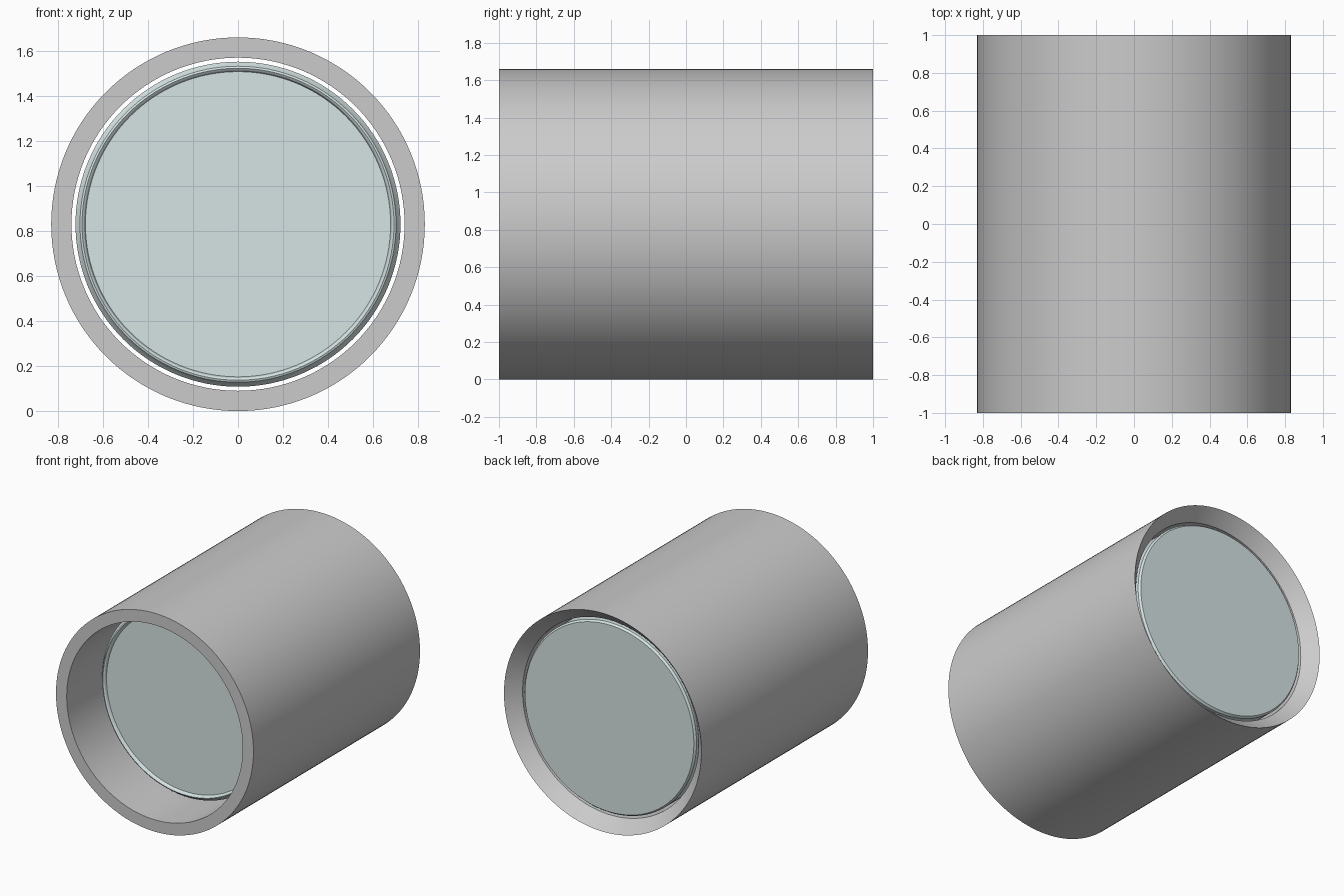
import bpy, math

if "Cube" in bpy.data.objects:
    bpy.data.objects.remove(bpy.data.objects["Cube"])

SEGMENTS = 128
CENTRE_Z = 0.83


def lathe(name, profile, closed):
    """Revolve (radius, y) points around the y axis; radius 0 makes a pole."""
    verts, rings, faces = [], [], []
    for r, y in profile:
        count = 1 if r == 0 else SEGMENTS
        ring = []
        for i in range(count):
            a = 2 * math.pi * i / SEGMENTS
            ring.append(len(verts))
            verts.append((r * math.cos(a), y, CENTRE_Z + r * math.sin(a)))
        rings.append(ring)
    pairs = list(zip(rings, rings[1:]))
    if closed:
        pairs.append((rings[-1], rings[0]))
    for a, b in pairs:
        if len(a) == 1:
            faces.append(b)
        elif len(b) == 1:
            faces.append(a[::-1])
        else:
            for i in range(SEGMENTS):
                j = (i + 1) % SEGMENTS
                faces.append((a[i], b[i], b[j], a[j])[::-1])
    mesh = bpy.data.meshes.new(name)
    mesh.from_pydata(verts, [], faces)
    obj = bpy.data.objects.new(name, mesh)
    bpy.context.collection.objects.link(obj)
    # consistent outward normals, sharp corners
    bpy.ops.object.select_all(action='DESELECT')
    obj.select_set(True)
    bpy.context.view_layer.objects.active = obj
    bpy.ops.object.mode_set(mode='EDIT')
    bpy.ops.mesh.select_all(action='SELECT')
    bpy.ops.mesh.normals_make_consistent(inside=False)
    bpy.ops.object.mode_set(mode='OBJECT')
    bpy.ops.object.shade_smooth_by_angle(angle=math.radians(25))
    return obj


# Outer tube: flat front rim, back rim chamfered to a knife edge
lathe("outer_sleeve", [(0.83, -1), (0.83, 1), (0.74, 0.905), (0.74, -1)], True)

# Inner canister: recessed front face with a rounded lip, bevelled back face
canister = lathe("inner_canister", [
    (0, -0.61), (0.678, -0.61), (0.684, -0.625), (0.693, -0.632),
    (0.702, -0.628), (0.709, -0.615), (0.722, -0.60),
    (0.722, 0.905), (0.71, 0.92), (0, 0.92)], False)

tint = bpy.data.materials.new("pale_teal")
tint.diffuse_color = (0.67, 0.77, 0.77, 1)
tint.use_nodes = True
tint.node_tree.nodes["Principled BSDF"].inputs["Base Color"].default_value = tint.diffuse_color
canister.data.materials.append(tint)
